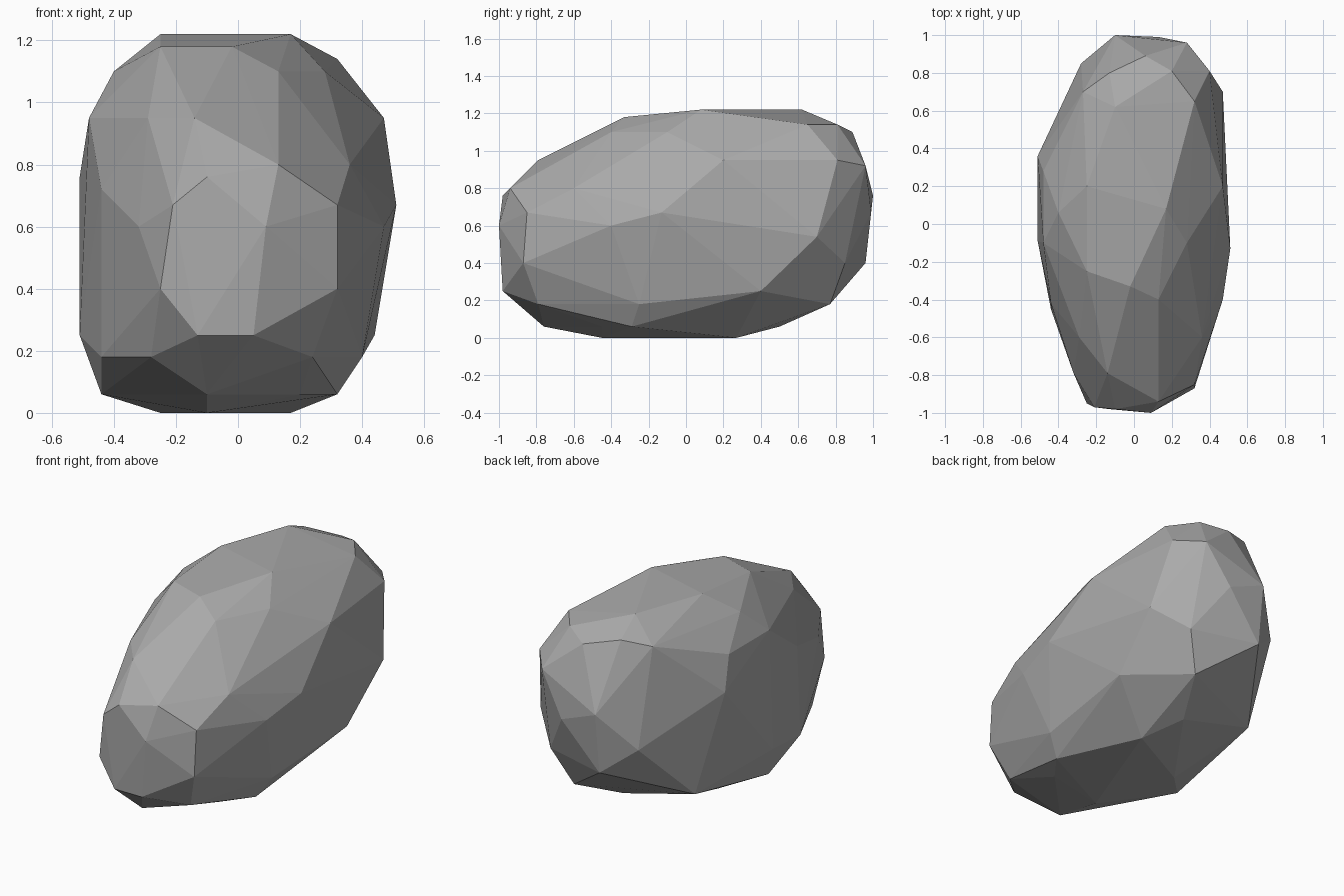
import bpy
import bmesh

# Remove the default object
cube = bpy.data.objects.get("Cube")
if cube:
    bpy.data.objects.remove(cube, do_unlink=True)


def make_material(name, shade):
    """Plain matt material of one grey."""
    colour = (shade, shade, shade, 1.0)
    material = bpy.data.materials.new(name)
    material.use_nodes = True
    material.diffuse_color = colour
    shader = material.node_tree.nodes["Principled BSDF"]
    shader.inputs["Base Color"].default_value = colour
    shader.inputs["Roughness"].default_value = 0.9
    return material


# Corner points of the boulder, layer by layer: height -> (x, y) corners
crown = {
    1.22: [(-.25, .2), (.17, .08), (-.1, .62)],
    1.18: [(-.25, -.25), (-.02, -.33)],
    1.14: [(.32, .65), (.2, .81), (-.13, .8)],
    1.1: [(.13, -.4), (.28, -.1), (-.4, .06), (.06, .89), (-.27, .7)],
}
shoulders = {
    .95: [(.47, .2), (-.29, -.6), (-.14, -.79), (-.48, -.1), (.4, .81), (-.48, .28)],
    .92: [(.28, .96)],
    .8: [(.13, -.94), (.36, -.6)],
    .76: [(-.1, -.98), (-.51, .36), (-.1, 1)],
}
belly = {
    .72: [(-.44, -.42)],
    .67: [(.32, -.85), (.51, -.13), (-.21, -.97), (.13, .99)],
    .6: [(.09, -1), (.47, -.4), (-.32, -.79)],
    .54: [(.47, .7), (-.28, .85)],
    .4: [(.32, -.87), (-.25, -.95), (-.1, .96), (.3, .85)],
}
underside = {
    .25: [(-.13, -.98), (.05, -.98), (.44, .4), (-.51, -.09)],
    .18: [(.24, -.79), (.4, -.25), (-.28, -.79), (-.44, -.45), (-.41, .5), (.2, .77)],
    .06: [(-.1, -.76), (.32, -.29), (.2, -.45), (-.44, -.15), (.06, .5)],
    0: [(-.1, -.45), (.17, .27), (-.25, .05)],
}


def build_boulder(name, sections, material):
    """Stretch a faceted skin over the corners of all the layers."""
    bm = bmesh.new()
    for section in sections:
        for height, corners in section.items():
            for x, y in corners:
                bm.verts.new((x, y, height))
    bmesh.ops.convex_hull(bm, input=bm.verts[:])
    loose = [vert for vert in bm.verts if not vert.link_faces]
    bmesh.ops.delete(bm, geom=loose, context='VERTS')
    bmesh.ops.recalc_face_normals(bm, faces=bm.faces[:])
    mesh = bpy.data.meshes.new(name)
    bm.to_mesh(mesh)
    bm.free()
    mesh.materials.append(material)
    boulder = bpy.data.objects.new(name, mesh)
    bpy.context.collection.objects.link(boulder)
    return boulder


stone = make_material("stone_grey", 0.4)
build_boulder("boulder", (crown, shoulders, belly, underside), stone)
